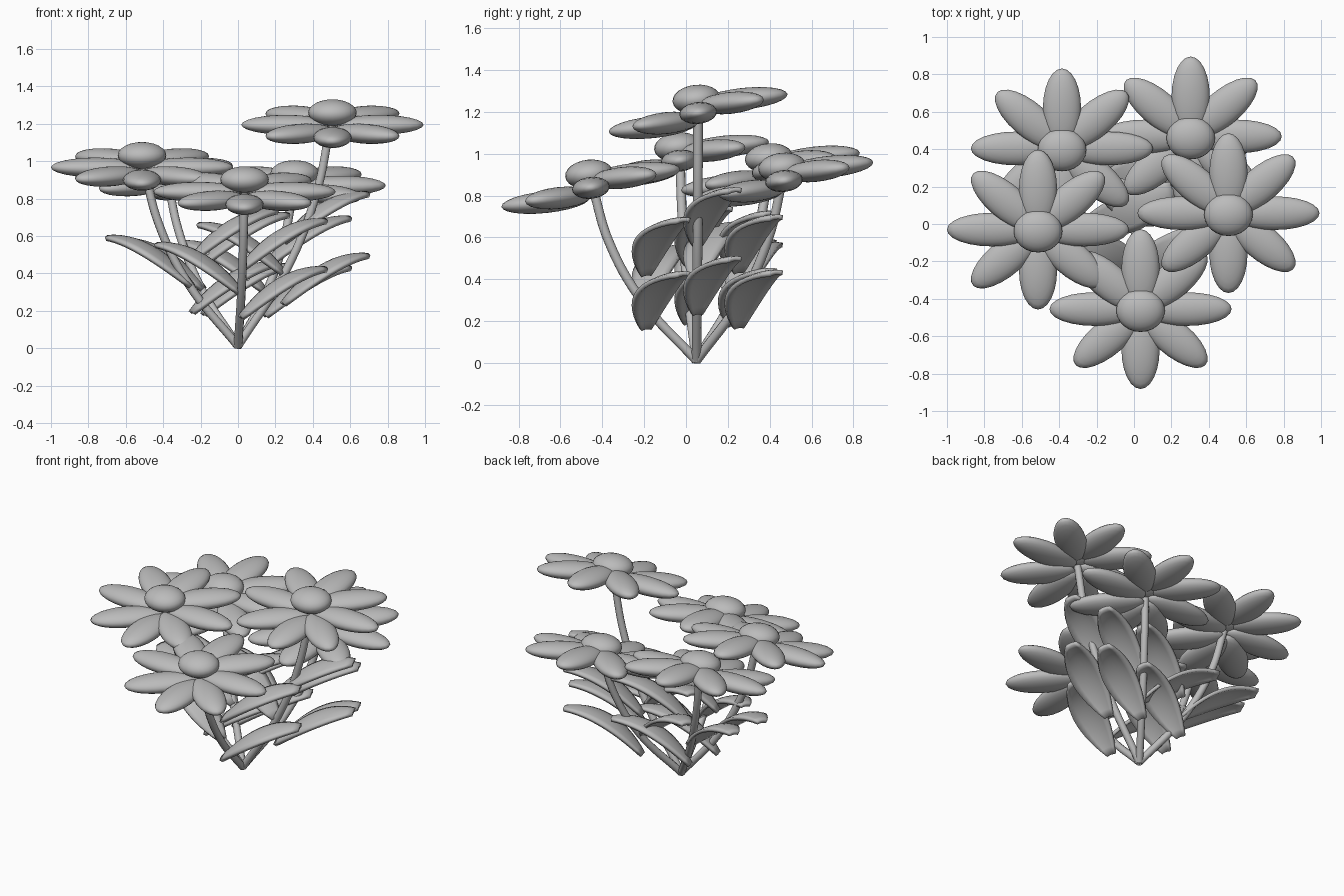
import bpy, math
from mathutils import Matrix, Vector

cube = bpy.data.objects.get("Cube")
if cube:
    bpy.data.objects.remove(cube, do_unlink=True)

GREY = (0.5, 0.5, 0.5, 1)
mat = bpy.data.materials.new("plain_grey")
mat.use_nodes = True
mat.diffuse_color = GREY
mat.node_tree.nodes["Principled BSDF"].inputs["Base Color"].default_value = GREY

ROOT = Vector((0, 0.05, 0.012))
PETALS = 8
SQUASH = Matrix.Diagonal((1, 0.885, 1, 1))   # flowers are narrower front to back


def ellipsoid(name, matrix):
    bpy.ops.mesh.primitive_uv_sphere_add(segments=24, ring_count=12, radius=1)
    ob = bpy.context.object
    ob.name = name
    ob.data.transform(matrix)
    ob.data.materials.append(mat)
    bpy.ops.object.shade_smooth()
    return ob


def flower_head(name, centre):
    # ring of petals, stepped up towards the back
    for i in range(PETALS):
        a = math.tau * i / PETALS
        offset = Vector((0.247 * math.cos(a), 0.216 * math.sin(a), 0.068 * math.sin(a)))
        ellipsoid(f"{name}_petal_{i + 1}",
                  Matrix.Translation(centre + offset)
                  @ Matrix.Rotation(math.radians(6), 4, 'X') @ SQUASH
                  @ Matrix.Rotation(a, 4, 'Z')
                  @ Matrix.Diagonal((0.24, 0.102, 0.052, 1)))
    # raised centre
    ellipsoid(f"{name}_centre",
              Matrix.Translation(centre + Vector((0, -0.008, 0.065)))
              @ Matrix.Rotation(math.radians(6), 4, 'X') @ SQUASH
              @ Matrix.Diagonal((0.13, 0.13, 0.07, 1)))


def stem_point(centre, spread, height):
    p = ROOT.lerp(centre, spread)
    p.z = ROOT.z + (centre.z - ROOT.z) * height
    return p


def stem(name, centre):
    curve = bpy.data.curves.new(name, 'CURVE')
    curve.dimensions = '3D'
    curve.bevel_depth = 0.023
    curve.bevel_resolution = 3
    curve.resolution_u = 8
    curve.use_fill_caps = True
    spline = curve.splines.new('BEZIER')
    profile = [(0, 0), (0.52, 0.35), (0.83, 0.69), (0.98, 1)]
    spline.bezier_points.add(len(profile) - 1)
    for bp, (spread, height) in zip(spline.bezier_points, profile):
        bp.co = stem_point(centre, spread, height)
        bp.handle_left_type = bp.handle_right_type = 'AUTO'
    curve.materials.append(mat)
    ob = bpy.data.objects.new(name, curve)
    bpy.context.collection.objects.link(ob)
    bpy.ops.object.select_all(action='DESELECT')
    ob.select_set(True)
    bpy.context.view_layer.objects.active = ob
    bpy.ops.object.convert(target='MESH')


def leaf(name, base, side):
    # arched oval blade swept along a drooping midrib
    rows, cols = 14, 6
    verts, faces = [], []
    for i in range(rows + 1):
        t = i / rows
        mid = Vector((0.45 * t, 0.03 * t + 0.15 * t * t, 0.5 * t - 0.24 * t ** 2.2))
        half = 0.105 * math.sin(math.pi * (0.06 + 0.86 * t)) ** 0.8
        for j in range(cols + 1):
            s = 2 * j / cols - 1
            across = Vector((-0.35, 0.92, 0.12)) * (s * half)
            p = mid + across + Vector((0, 0, -0.2 * half * s * s))
            verts.append(base + Vector((p.x * side, p.y, p.z)))
    w = cols + 1
    for i in range(rows):
        for j in range(cols):
            k = i * w + j
            quad = (k, k + w, k + w + 1, k + 1)
            faces.append(quad if side > 0 else quad[::-1])
    mesh = bpy.data.meshes.new(name)
    mesh.from_pydata(verts, [], faces)
    mesh.materials.append(mat)
    ob = bpy.data.objects.new(name, mesh)
    bpy.context.collection.objects.link(ob)
    thick = ob.modifiers.new("thickness", 'SOLIDIFY')
    thick.thickness = 0.022
    thick.offset = 0
    bpy.ops.object.select_all(action='DESELECT')
    ob.select_set(True)
    bpy.context.view_layer.objects.active = ob
    bpy.ops.object.shade_smooth_by_angle(angle=math.radians(40))


flowers = {
    "front_flower": (0.035, -0.455, 0.837),
    "right_flower": (-0.513, -0.03, 0.967),
    "left_flower": (0.505, 0.058, 1.195),
    "back_right_flower": (-0.385, 0.404, 0.915),
    "back_left_flower": (0.303, 0.468, 0.87),
}
for name, xyz in flowers.items():
    centre = Vector(xyz)
    flower_head(name, centre)
    stem(f"{name}_stem", centre)
    # two leaves on the left of each stem, one on the right
    extra = centre.z - 0.85
    anchor = stem_point(centre, 0.48, 0)
    for label, z, side in (("low_leaf", 0.17 + 0.2 * extra, 1),
                           ("high_leaf", 0.43 + 0.4 * extra, 1),
                           ("middle_leaf", 0.3 + 0.3 * extra, -1)):
        leaf(f"{name}_{label}", Vector((anchor.x, anchor.y, z)), side)
